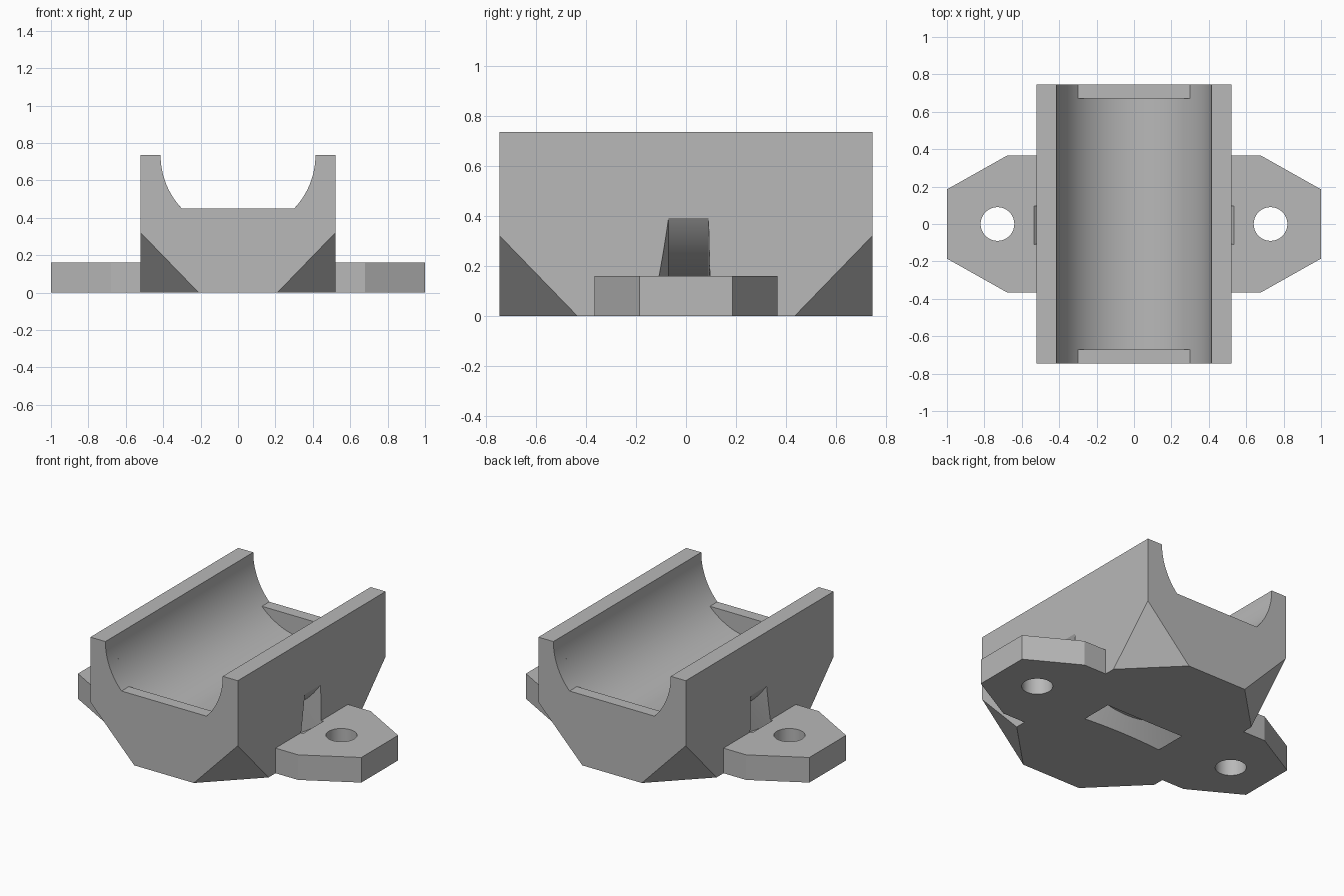
import bpy, bmesh, math
from mathutils import Vector

cube = bpy.data.objects.get("Cube")
if cube:
    bpy.data.objects.remove(cube, do_unlink=True)

HALF_W, HALF_L, HEIGHT = 0.52, 0.745, 0.735
SADDLE_R, LIP_Z, LIP_Y = 0.414, 0.45, 0.67

grey = bpy.data.materials.new("plain grey")
grey.use_nodes = True
colour = (0.48, 0.48, 0.48, 1)
grey.diffuse_color = colour
grey.node_tree.nodes["Principled BSDF"].inputs["Base Color"].default_value = colour


def finish(name, bm):
    bmesh.ops.recalc_face_normals(bm, faces=bm.faces)
    mesh = bpy.data.meshes.new(name)
    bm.to_mesh(mesh)
    bm.free()
    mesh.materials.append(grey)
    obj = bpy.data.objects.new(name, mesh)
    bpy.context.collection.objects.link(obj)
    return obj


def prism(name, points, start, end, along="z"):
    """Extrude a flat outline from start to end along y or z."""
    bm = bmesh.new()
    place = (lambda a, b: (a, start, b)) if along == "y" else (lambda a, b: (a, b, start))
    face = bm.faces.new([bm.verts.new(place(a, b)) for a, b in points])
    shift = Vector((0, end - start, 0) if along == "y" else (0, 0, end - start))
    out = bmesh.ops.extrude_face_region(bm, geom=[face])
    bmesh.ops.translate(bm, vec=shift, verts=[v for v in out["geom"] if isinstance(v, bmesh.types.BMVert)])
    return finish(name, bm)


def arc(radius, a0, a1, steps, cx=0, cz=0):
    return [(cx + radius * math.cos(a0 + (a1 - a0) * i / steps),
             cz + radius * math.sin(a0 + (a1 - a0) * i / steps)) for i in range(steps + 1)]


def combine(target, tool, operation):
    """Bake a boolean into the target and drop the tool."""
    mod = target.modifiers.new(operation, "BOOLEAN")
    mod.operation, mod.object, mod.solver = operation, tool, "EXACT"
    graph = bpy.context.evaluated_depsgraph_get()
    mesh = bpy.data.meshes.new_from_object(target.evaluated_get(graph))
    target.modifiers.clear()
    target.data = mesh
    bpy.data.objects.remove(tool, do_unlink=True)


# Saddle block with its four lower corners sliced off
bm = bmesh.new()
bmesh.ops.create_cube(bm, size=1)
for v in bm.verts:
    v.co = (v.co.x * 2 * HALF_W, v.co.y * 2 * HALF_L, (v.co.z + 0.5) * HEIGHT)
for sx in (-1, 1):
    for sy in (-1, 1):
        a = Vector((sx * HALF_W, sy * HALF_L, 0.32))
        b = Vector((sx * 0.21, sy * HALF_L, 0))
        c = Vector((sx * HALF_W, sy * 0.435, 0))
        normal = (b - a).cross(c - a).normalized()
        if normal.z > 0:
            normal.negate()
        cut = bmesh.ops.bisect_plane(bm, geom=bm.verts[:] + bm.edges[:] + bm.faces[:],
                                     plane_co=a, plane_no=normal, clear_outer=True)
        edges = [e for e in cut["geom_cut"] if isinstance(e, bmesh.types.BMEdge)]
        bmesh.ops.edgeloop_fill(bm, edges=edges)
bmesh.ops.remove_doubles(bm, verts=bm.verts, dist=1e-5)
body = finish("saddle_mount", bm)

# Mounting ears, one plate running through the block
corners = [(1, 0.185), (0.68, 0.365)]
outline = (corners + [(-x, y) for x, y in reversed(corners)]
           + [(-x, -y) for x, y in corners] + [(x, -y) for x, y in reversed(corners)])
combine(body, prism("ears", outline, 0, 0.16), "UNION")

# Screw holes
for sx in (-1, 1):
    circle = arc(0.09, 0, 2 * math.pi, 64, cx=sx * 0.73)[:-1]
    combine(body, prism("screw_hole", circle, -0.1, 0.3), "DIFFERENCE")

# Round cradle, stopping at a low lip at each end
top = [(SADDLE_R, 1), (-SADDLE_R, 1)]
cradle = top + arc(SADDLE_R, math.pi, 2 * math.pi, 96, cz=HEIGHT)
combine(body, prism("cradle", cradle, -LIP_Y, LIP_Y, "y"), "DIFFERENCE")
dip = math.asin((HEIGHT - LIP_Z) / SADDLE_R)
opening = (top + arc(SADDLE_R, math.pi, math.pi + dip, 24, cz=HEIGHT)
           + arc(SADDLE_R, 2 * math.pi - dip, 2 * math.pi, 24, cz=HEIGHT))
for s in (-1, 1):
    combine(body, prism("end_opening", opening, s * LIP_Y - s * 0.02, s, "y"), "DIFFERENCE")

# Curved strap slot: a tapered section swept about the cradle axis
bm = bmesh.new()
section = [(0.624, -0.07), (0.624, 0.09), (0.786, 0.096), (0.786, -0.11)]
rings = []
STEPS = 72
for i in range(STEPS + 1):
    ang = math.radians(190 + 160 * i / STEPS)
    rings.append([bm.verts.new((r * math.cos(ang), y, HEIGHT + r * math.sin(ang))) for r, y in section])
for p, q in zip(rings, rings[1:]):
    for j in range(4):
        k = (j + 1) % 4
        bm.faces.new((p[j], p[k], q[k], q[j]))
bm.faces.new(rings[0])
bm.faces.new(rings[-1])
combine(body, finish("strap_slot", bm), "DIFFERENCE")

# Smooth curves, crisp edges
bpy.ops.object.select_all(action="DESELECT")
body.select_set(True)
bpy.context.view_layer.objects.active = body
bpy.ops.object.shade_smooth_by_angle(angle=math.radians(20))
